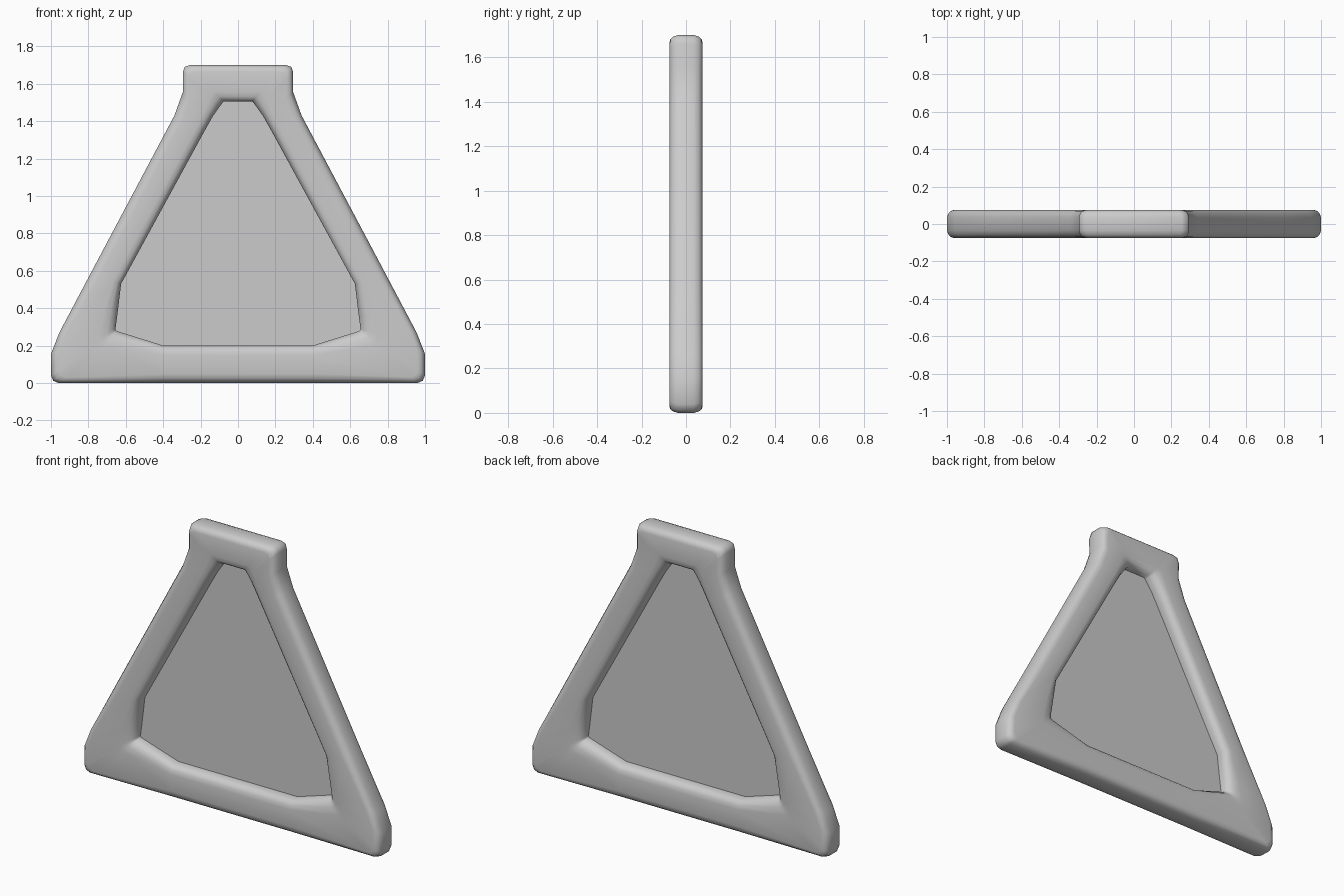
import bpy
import bmesh
from mathutils import Vector

if "Cube" in bpy.data.objects:
    bpy.data.objects.remove(bpy.data.objects["Cube"])

# Right half of the frame: (outer x, outer z, inner x, inner z), top to bottom
HALF = [
    (0.255, 1.70, 0.075, 1.505),
    (0.285, 1.69, 0.085, 1.495),
    (0.295, 1.66, 0.100, 1.475),
    (0.295, 1.555, 0.135, 1.425),
    (0.340, 1.43, 0.180, 1.345),
    (0.790, 0.582, 0.625, 0.530),
    (0.955, 0.27, 0.645, 0.365),
    (1.000, 0.155, 0.655, 0.290),
    (1.000, 0.04, 0.653, 0.281),
    (0.988, 0.012, 0.648, 0.278),
    (0.960, 0.00, 0.630, 0.272),
    (0.400, 0.00, 0.400, 0.200),
]
LOOP = HALF + [(-a, b, -c, d) for a, b, c, d in reversed(HALF)]


def add_mesh(name, bm):
    bmesh.ops.recalc_face_normals(bm, faces=bm.faces[:])
    mesh = bpy.data.meshes.new(name)
    bm.to_mesh(mesh)
    bm.free()
    obj = bpy.data.objects.new(name, mesh)
    bpy.context.collection.objects.link(obj)
    return obj


def section(ox, oz, ix, iz):
    """Rounded cross-section running from the outer rim to the inner rim."""
    o, i = Vector((ox, 0, oz)), Vector((ix, 0, iz))
    width = (i - o).length
    r_in = 0.26 * width
    side = [(0.0, 0.036), (0.010, 0.058), (0.024, 0.070), (0.048, 0.075),
            (width - r_in, 0.075), (width - r_in * 0.5, 0.070),
            (width - r_in * 0.2, 0.057), (width, 0.034)]
    ring = [(d, -y) for d, y in side] + [(d, y) for d, y in reversed(side)]
    return [o.lerp(i, d / width) + Vector((0, y, 0)) for d, y in ring]


# Rounded frame
bm = bmesh.new()
rings = [[bm.verts.new(p) for p in section(*s)] for s in LOOP]
for k, a in enumerate(rings):
    b = rings[(k + 1) % len(rings)]
    for j in range(len(a)):
        n = (j + 1) % len(a)
        bm.faces.new((a[j], a[n], b[n], b[j]))
for f in bm.faces:
    f.smooth = True
add_mesh("frame", bm)

# Flat panel filling the opening
bm = bmesh.new()
bm.faces.new([bm.verts.new((s[2], 0, s[3])) for s in LOOP])
add_mesh("panel", bm)
